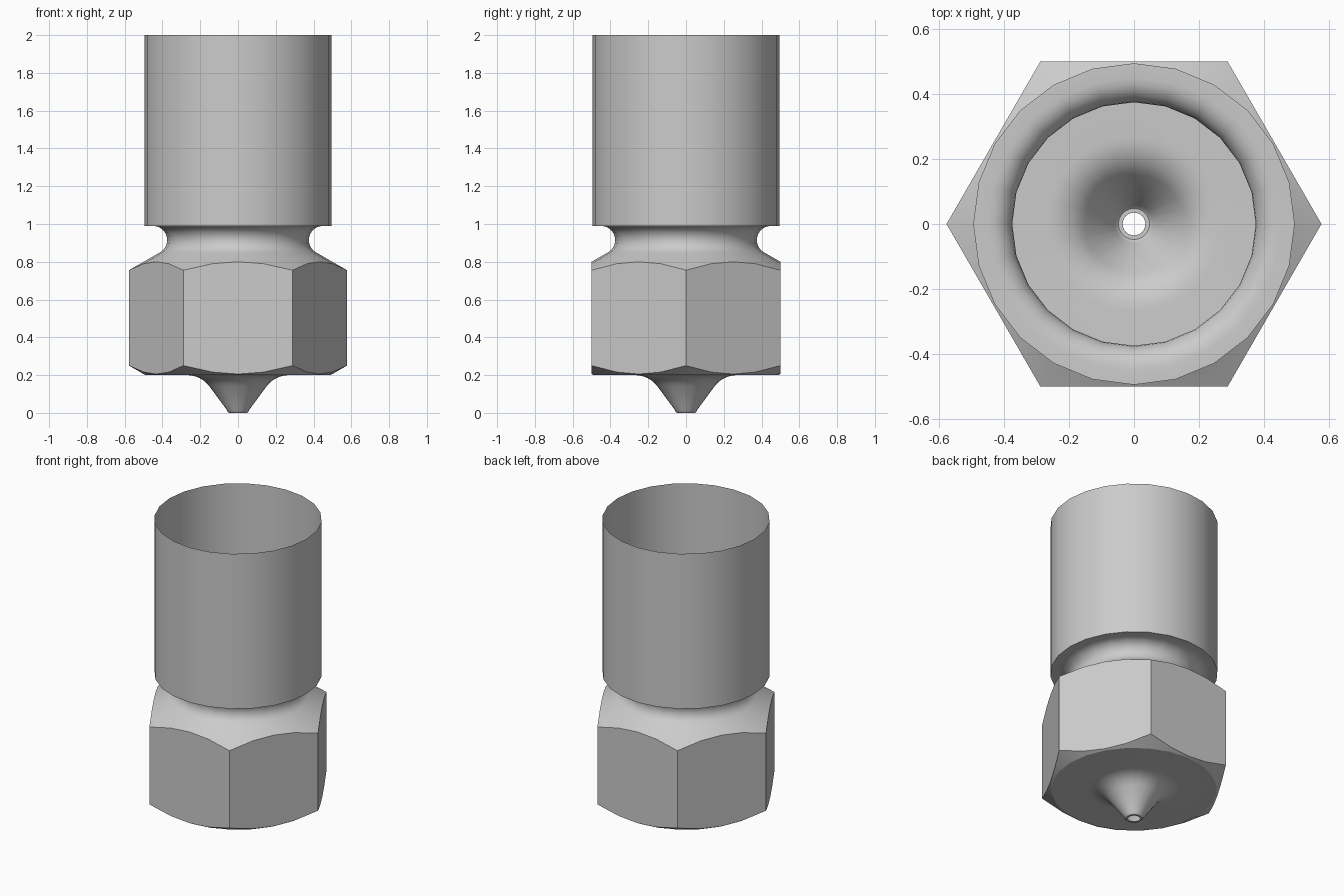
import bpy
import bmesh
from math import cos, sin, pi, radians, tan

SIDES = 24
APOTHEM = 0.5

old = bpy.data.objects.get("Cube")
if old:
    bpy.data.objects.remove(old, do_unlink=True)

metal = bpy.data.materials.new("grey metal")
metal.use_nodes = True
grey = (0.6, 0.6, 0.6, 1)
metal.diffuse_color = grey
metal.node_tree.nodes["Principled BSDF"].inputs["Base Color"].default_value = grey


def hex_radius(a):
    """Distance from the axis to the hexagon wall at angle a."""
    return APOTHEM / cos(a % (pi / 3) - pi / 6)


def chamfer_ring(z, r, slope):
    """Ring where a 30 degree cone through (r, z) meets the hexagon."""
    def ring(a):
        h = hex_radius(a)
        return h, z + slope * tan(radians(30)) * (h - r)
    return ring


def arc(cx, cz, r, start, end, steps):
    angles = [radians(start + (end - start) * i / steps) for i in range(steps + 1)]
    return [(cx + r * cos(t), cz + r * sin(t)) for t in angles]


def lathe(name, profile):
    """Spin a top-to-bottom profile; entries are points or rings by angle."""
    bm = bmesh.new()
    rows = []
    for p in profile:
        row = []
        for i in range(SIDES):
            a = 2 * pi * i / SIDES
            r, z = p(a) if callable(p) else p
            row.append(bm.verts.new((r * cos(a), r * sin(a), z)))
        rows.append(row)
    for up, low in zip(rows, rows[1:]):
        for i in range(SIDES):
            j = (i + 1) % SIDES
            bm.faces.new((up[i], low[i], low[j], up[j]))
    mesh = bpy.data.meshes.new(name)
    bm.to_mesh(mesh)
    bm.free()
    mesh.materials.append(metal)
    obj = bpy.data.objects.new(name, mesh)
    bpy.context.collection.objects.link(obj)
    bpy.ops.object.select_all(action="DESELECT")
    obj.select_set(True)
    bpy.context.view_layer.objects.active = obj
    bpy.ops.object.shade_smooth_by_angle(angle=radians(26))


upper_edge = chamfer_ring(0.8, 0.5, -1)
lower_edge = chamfer_ring(0.2, 0.49, 1)

# Open, thin-walled barrel
lathe("barrel", [(0.495, 2), (0.495, 0.99)])

# Rounded relief groove running into the upper chamfer
lathe("neck", [(0.495, 0.99)] + arc(0.45, 0.915, 0.075, 90, 240, 10) + [upper_edge])

# Hexagonal wrench body
lathe("hex_body", [upper_edge, lower_edge])
lathe("lower_chamfer", [lower_edge, (0.49, 0.2)])

# Flat underside blending into the conical tip with its small orifice
lathe("tip", [(0.49, 0.2)] + arc(0.27, 0.052, 0.148, 90, 143, 6)
      + [(0.06, 0.017), (0.055, 0.006), (0.048, 0), (0.035, 0)])
